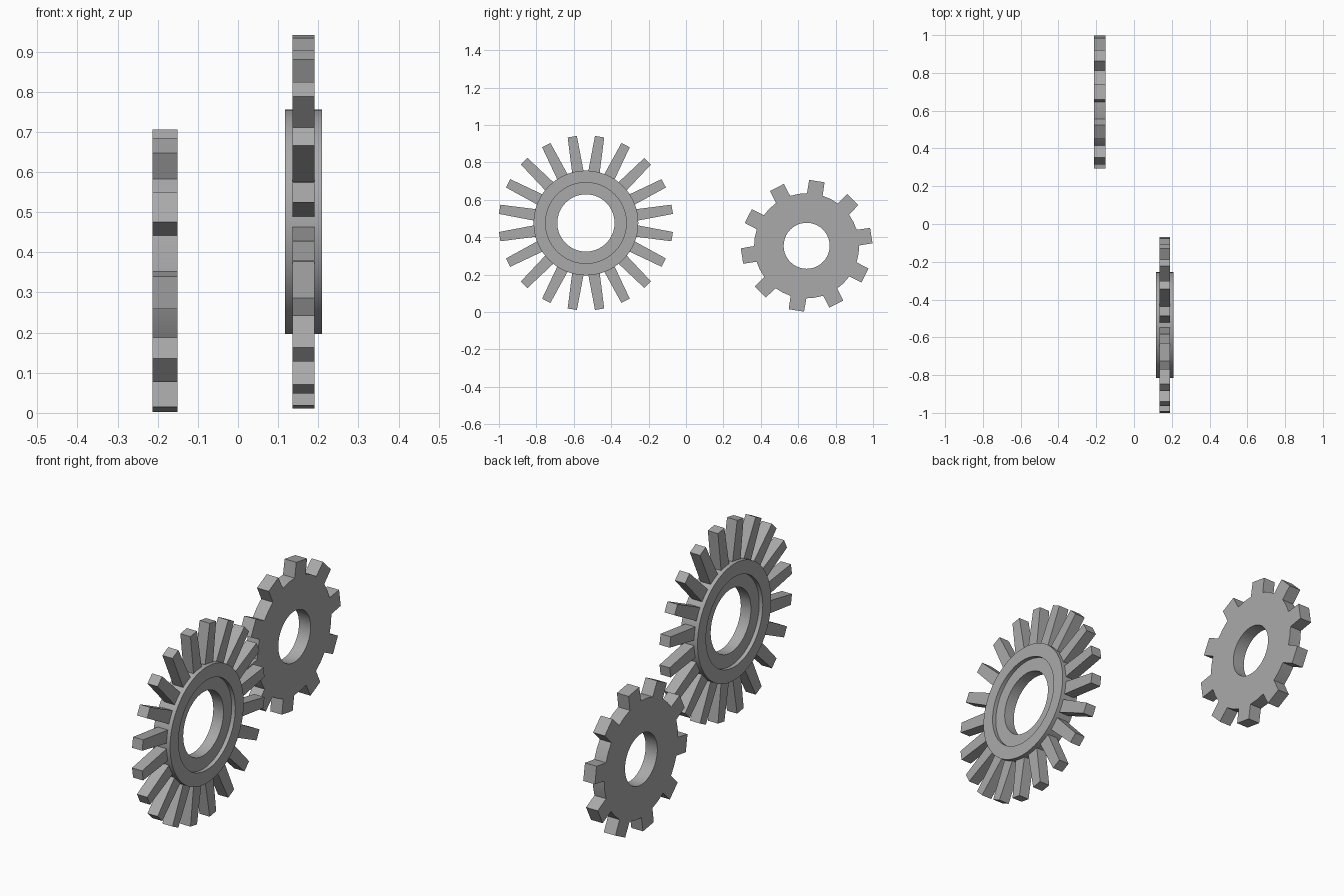
import bpy
import bmesh
from math import sin, cos, asin, tau, radians

if "Cube" in bpy.data.objects:
    bpy.data.objects.remove(bpy.data.objects["Cube"], do_unlink=True)

steel = bpy.data.materials.new("grey steel")
steel.use_nodes = True
GREY = (0.4, 0.4, 0.4, 1)
steel.diffuse_color = GREY
steel.node_tree.nodes["Principled BSDF"].inputs["Base Color"].default_value = GREY


def finish(name, bm, thickness, location):
    """Thicken a flat profile along x, centre it and place it."""
    ret = bmesh.ops.extrude_face_region(bm, geom=bm.faces[:])
    moved = [v for v in ret["geom"] if isinstance(v, bmesh.types.BMVert)]
    bmesh.ops.translate(bm, verts=moved, vec=(thickness, 0, 0))
    bmesh.ops.translate(bm, verts=bm.verts, vec=(-thickness / 2, 0, 0))
    bmesh.ops.recalc_face_normals(bm, faces=bm.faces)
    mesh = bpy.data.meshes.new(name)
    bm.to_mesh(mesh)
    bm.free()
    mesh.materials.append(steel)
    obj = bpy.data.objects.new(name, mesh)
    obj.location = location
    bpy.context.collection.objects.link(obj)
    bpy.ops.object.select_all(action="DESELECT")
    obj.select_set(True)
    bpy.context.view_layer.objects.active = obj
    bpy.ops.object.shade_smooth_by_angle(angle=radians(30))
    return obj


def annulus(bm, angles, inner, outer):
    """Flat ring in the yz plane; returns its outer vertices."""
    rings = [[bm.verts.new((0, r * cos(a), r * sin(a))) for a in angles]
             for r in (inner, outer)]
    n = len(angles)
    for i in range(n):
        j = (i + 1) % n
        bm.faces.new((rings[0][i], rings[1][i], rings[1][j], rings[0][j]))
    return rings[1]


def gear(name, teeth, bore, root, tip, root_width, tip_width, thickness, location):
    bm = bmesh.new()
    half = asin(root_width / 2 / root)
    pitch = tau / teeth
    centres = [radians(9) + pitch * k for k in range(teeth)]
    angles = [c + d for c in centres for d in (-half, 0, half, pitch / 2)]
    rim = annulus(bm, angles, bore, root)
    for k, c in enumerate(centres):
        ends = [bm.verts.new((0, tip * cos(c) - s * sin(c), tip * sin(c) + s * cos(c)))
                for s in (tip_width / 2, -tip_width / 2)]
        bm.faces.new(rim[4 * k:4 * k + 3] + ends)
    return finish(name, bm, thickness, location)


# Large gear with slender tapered teeth
LARGE = (0.163, -0.535, 0.476)
gear("large_gear", 20, 0.153, 0.272, 0.467, 0.062, 0.05, 0.054, LARGE)

# Raised collar on both faces of the large gear
bm = bmesh.new()
annulus(bm, [tau * i / 64 for i in range(64)], 0.216, 0.28)
finish("large_gear_collar", bm, 0.092, LARGE)

# Small gear with stubby straight teeth
gear("small_gear", 10, 0.123, 0.281, 0.35, 0.085, 0.083, 0.062, (-0.182, 0.645, 0.354))
